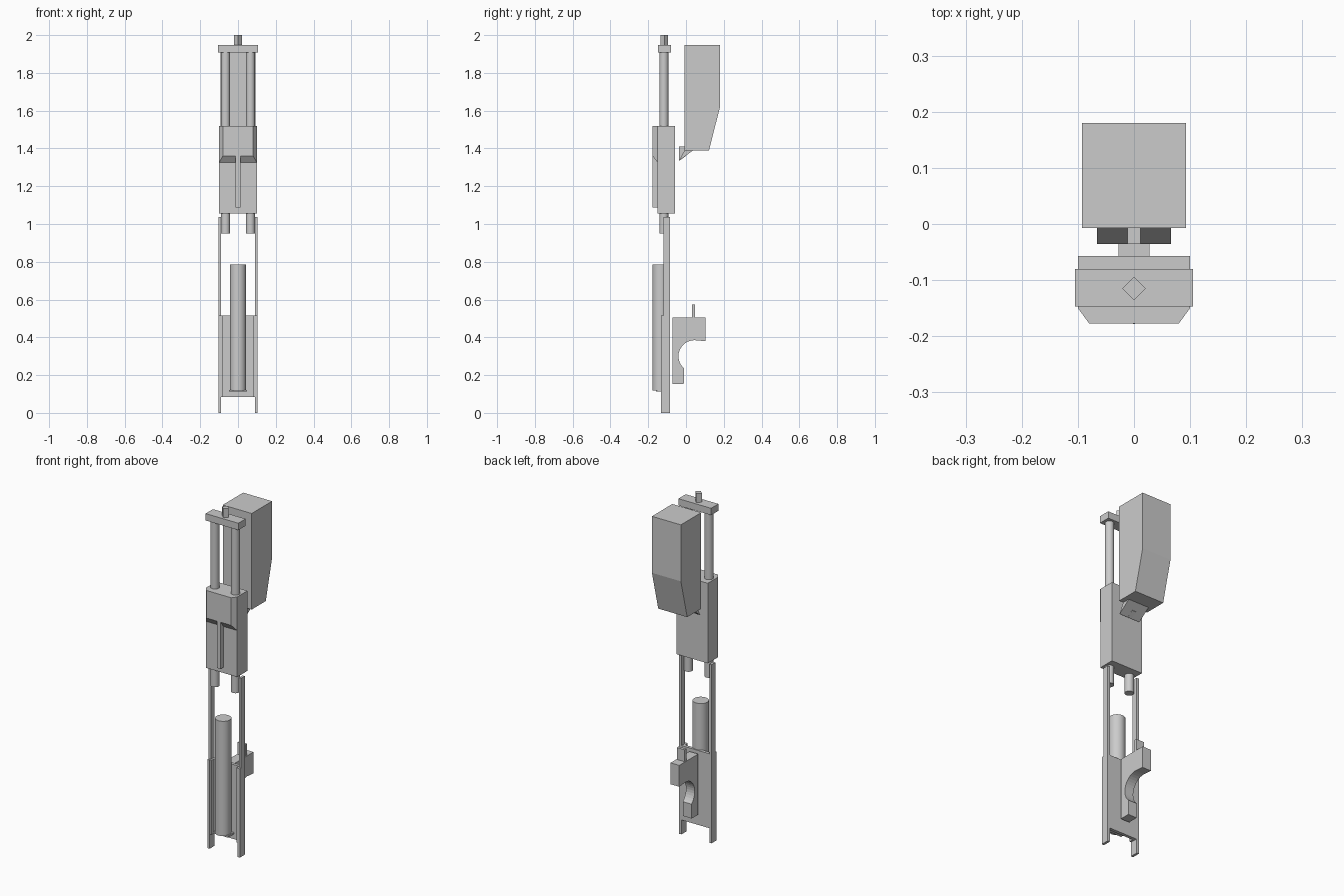
import bpy, bmesh, math

if "Cube" in bpy.data.objects:
    bpy.data.objects.remove(bpy.data.objects["Cube"])


def finish(name, bm):
    bmesh.ops.recalc_face_normals(bm, faces=bm.faces)
    me = bpy.data.meshes.new(name)
    bm.to_mesh(me)
    bm.free()
    ob = bpy.data.objects.new(name, me)
    bpy.context.collection.objects.link(ob)
    return ob


def loft(name, ring_a, ring_b):
    """Solid between two matching rings of points."""
    bm = bmesh.new()
    a = [bm.verts.new(p) for p in ring_a]
    b = [bm.verts.new(p) for p in ring_b]
    bm.faces.new(a)
    bm.faces.new(b[::-1])
    for i in range(len(a)):
        j = (i + 1) % len(a)
        bm.faces.new((a[i], a[j], b[j], b[i]))
    return finish(name, bm)


def side_profile(name, pts, x0, x1):
    """Extrude a (y, z) outline along x."""
    return loft(name, [(x0, y, z) for y, z in pts], [(x1, y, z) for y, z in pts])


def box(name, x0, x1, y0, y1, z0, z1):
    return side_profile(name, [(y0, z0), (y1, z0), (y1, z1), (y0, z1)], x0, x1)


def rod(name, x, y, r, z0, z1, n=24, smooth=True):
    ring = [(x + r * math.cos(2 * math.pi * i / n), y + r * math.sin(2 * math.pi * i / n))
            for i in range(n)]
    ob = loft(name, [(px, py, z0) for px, py in ring], [(px, py, z1) for px, py in ring])
    if smooth:
        bpy.ops.object.select_all(action='DESELECT')
        ob.select_set(True)
        bpy.context.view_layer.objects.active = ob
        bpy.ops.object.shade_smooth_by_angle(angle=math.radians(40))
    return ob


# Rear upper housing with tapered lower back
side_profile("rear_housing", [(-0.007, 1.39), (0.122, 1.39), (0.18, 1.62),
                              (0.18, 1.948), (-0.007, 1.948)], -0.093, 0.093)
# Wedge and rib under the housing
side_profile("housing_wedge", [(-0.036, 1.335), (0.04, 1.392), (-0.003, 1.4)],
             -0.066, 0.066)
side_profile("wedge_rib", [(-0.036, 1.335), (0.0, 1.36), (0.0, 1.41), (-0.036, 1.41)],
             -0.012, 0.012)

# Sliding block with chamfered front plate and T rib
box("slide_block", -0.1, 0.1, -0.15, -0.057, 1.055, 1.52)
plate = [(-0.1, -0.15), (-0.08, -0.177), (0.08, -0.177), (0.1, -0.15)]
loft("front_plate",
     [(x, y, 1.325 if y > -0.16 else 1.36) for x, y in plate],
     [(x, y, 1.52) for x, y in plate])
box("front_rib", -0.012, 0.012, -0.177, -0.149, 1.088, 1.36)

# Top crossbar and diamond pin
box("crossbar", -0.105, 0.105, -0.147, -0.08, 1.908, 1.948)
rod("top_pin", 0, -0.115, 0.021, 1.94, 2.0, n=4, smooth=False)

# Paired guide rods and side rails
for s, side in ((-1, "left"), (1, "right")):
    rod(f"{side}_guide_rod", s * 0.066, -0.117, 0.024, 0.95, 1.92)
    side_profile(f"{side}_rail", [(-0.132, 0), (-0.086, 0), (-0.086, 1.037),
                                  (-0.12, 1.037), (-0.12, 0.515), (-0.132, 0.515)],
                 s * 0.09, s * 0.104)
    box(f"{side}_inner_flange", s * 0.08, s * 0.091, -0.13, -0.09, 0.083, 0.515)

# Lower back panel, cylinder and its foot bracket
box("back_panel", -0.095, 0.095, -0.106, -0.088, 0.083, 0.515)
rod("lower_cylinder", 0, -0.135, 0.043, 0.118, 0.785)
box("cylinder_bracket", -0.048, 0.048, -0.16, -0.1, 0.112, 0.122)

# Hooked clamp with round cutout
arc = [(0.045 + 0.085 * math.cos(math.radians(a)), 0.3 + 0.085 * math.sin(math.radians(a)))
       for a in [229 - i * (139 / 14) for i in range(15)]]
side_profile("hook_clamp", [(-0.072, 0.152), (-0.012, 0.152)] + arc
             + [(0.102, 0.38), (0.102, 0.504), (-0.072, 0.504)], -0.028, 0.028)
box("clamp_tab", -0.025, 0.025, 0.032, 0.048, 0.5, 0.573)
